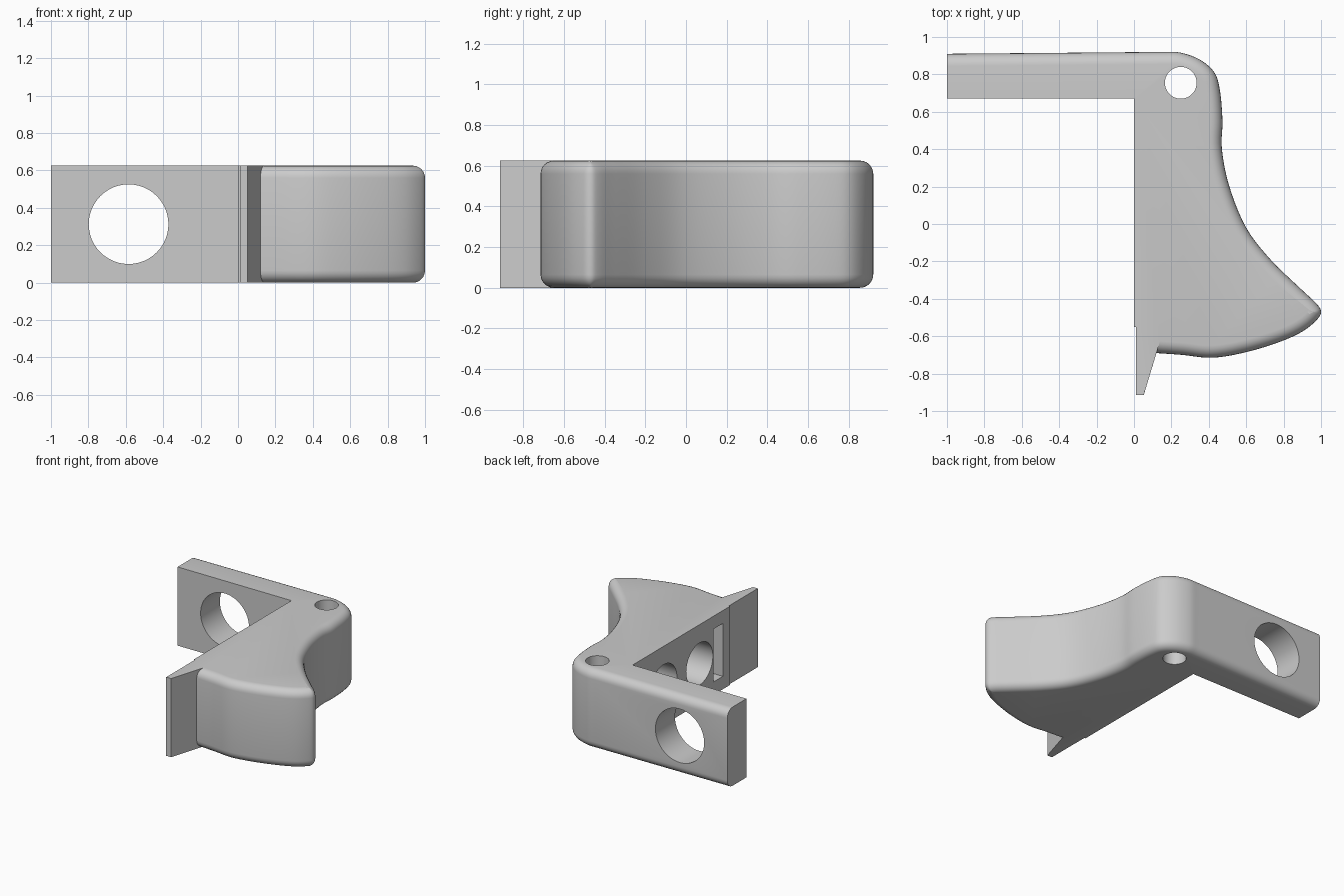
import bpy, bmesh
from math import pi, sin, cos
from mathutils import Vector

cube = bpy.data.objects.get("Cube")
if cube:
    bpy.data.objects.remove(cube, do_unlink=True)

HEIGHT, FILLET, STEPS = 0.625, 0.065, 6

grey = bpy.data.materials.new("plain grey")
grey.use_nodes = True
grey.diffuse_color = (0.6, 0.6, 0.6, 1)
grey.node_tree.nodes["Principled BSDF"].inputs["Base Color"].default_value = (0.6, 0.6, 0.6, 1)


def smooth_path(points, sub=5):
    """Catmull-Rom curve through the points."""
    p = [Vector(q) for q in points]
    p = [2 * p[0] - p[1]] + p + [2 * p[-1] - p[-2]]
    out = []
    for a, b, c, d in zip(p, p[1:], p[2:], p[3:]):
        for i in range(sub):
            t = i / sub
            out.append(0.5 * (2 * b + (c - a) * t + (2 * a - 5 * b + 4 * c - d) * t ** 2
                              + (3 * b - a - 3 * c + d) * t ** 3))
    return out + [p[-2]]


# Rounded outer side, from the front tab round the tip to the arm end
outer = smooth_path([
    (0.12, -0.69), (0.26, -0.70), (0.42, -0.715), (0.60, -0.685), (0.78, -0.63),
    (0.90, -0.575), (0.975, -0.515), (1.0, -0.47), (0.975, -0.425), (0.89, -0.345),
    (0.73, -0.19), (0.60, -0.02), (0.51, 0.20), (0.47, 0.40), (0.473, 0.55),
    (0.46, 0.71), (0.43, 0.81), (0.35, 0.88), (0.245, 0.917), (0.15, 0.92)])
outer.append(Vector((-1, 0.91)))
# Square-edged inner side: arm, grip face and pointed tab
inner = [Vector(q) for q in [(-1, 0.67), (0, 0.67), (0, -0.55), (0.01, -0.55),
                             (0.01, -0.915), (0.052, -0.915)]]

# Inward directions of the rounded side; its ends slide along their neighbours
inward = []
for i in range(len(outer)):
    t = (outer[min(i + 1, len(outer) - 1)] - outer[max(i - 1, 0)]).normalized()
    inward.append(Vector((-t.y, t.x)))
inward[0] = Vector((0.3, 1))
inward[-1] = Vector((0, -1))

# Stack of outlines forming the rounded top and bottom rims
levels = []
for k in range(STEPS + 1):
    a = k / STEPS * pi / 2
    levels.append((FILLET * (1 - sin(a)), FILLET * (1 - cos(a))))
levels += [(d, HEIGHT - z) for d, z in reversed(levels)]

bm = bmesh.new()
rings = []
for d, z in levels:
    ring = [p + n * d for p, n in zip(outer, inward)] + inner
    rings.append([bm.verts.new((p.x, p.y, z)) for p in ring])
n = len(rings[0])
for low, high in zip(rings, rings[1:]):
    for i in range(n):
        j = (i + 1) % n
        bm.faces.new((low[i], low[j], high[j], high[i]))
bm.faces.new(list(reversed(rings[0])))
bm.faces.new(rings[-1])
bmesh.ops.recalc_face_normals(bm, faces=bm.faces)
mesh = bpy.data.meshes.new("lever_body")
bm.to_mesh(mesh)
bm.free()
body = bpy.data.objects.new("lever_body", mesh)
bpy.context.collection.objects.link(body)
mesh.materials.append(grey)


def cut(tool):
    """Subtract the active tool from the body, then discard it."""
    tool.hide_render = True
    tool.data.materials.append(grey)
    bpy.context.view_layer.objects.active = body
    mod = body.modifiers.new("cut", "BOOLEAN")
    mod.operation, mod.solver, mod.object = "DIFFERENCE", "EXACT", tool
    bpy.ops.object.modifier_apply(modifier=mod.name)
    bpy.data.objects.remove(tool, do_unlink=True)


def drill(radius, depth, location, rotation=(0, 0, 0)):
    bpy.ops.mesh.primitive_cylinder_add(vertices=48, radius=radius, depth=depth,
                                        location=location, rotation=rotation)
    cut(bpy.context.object)


MID = HEIGHT / 2
drill(0.085, 2, (0.25, 0.755, MID))                        # pivot pin hole
drill(0.213, 0.8, (-0.585, 0.8, MID), (pi / 2, 0, 0))      # arm hole
for y in (0.28, -0.17):                                    # blind pockets
    drill(0.167, 0.6, (0, y, MID), (0, pi / 2, 0))
bpy.ops.mesh.primitive_cube_add(size=1, location=(0, -0.405, MID))  # slot
slot = bpy.context.object
slot.scale = (0.4, 0.115, 0.42)
bpy.ops.object.transform_apply(location=False, rotation=False, scale=True)
cut(slot)

bpy.ops.object.select_all(action="DESELECT")
body.select_set(True)
bpy.context.view_layer.objects.active = body
bpy.ops.object.shade_smooth_by_angle(angle=pi / 6)
